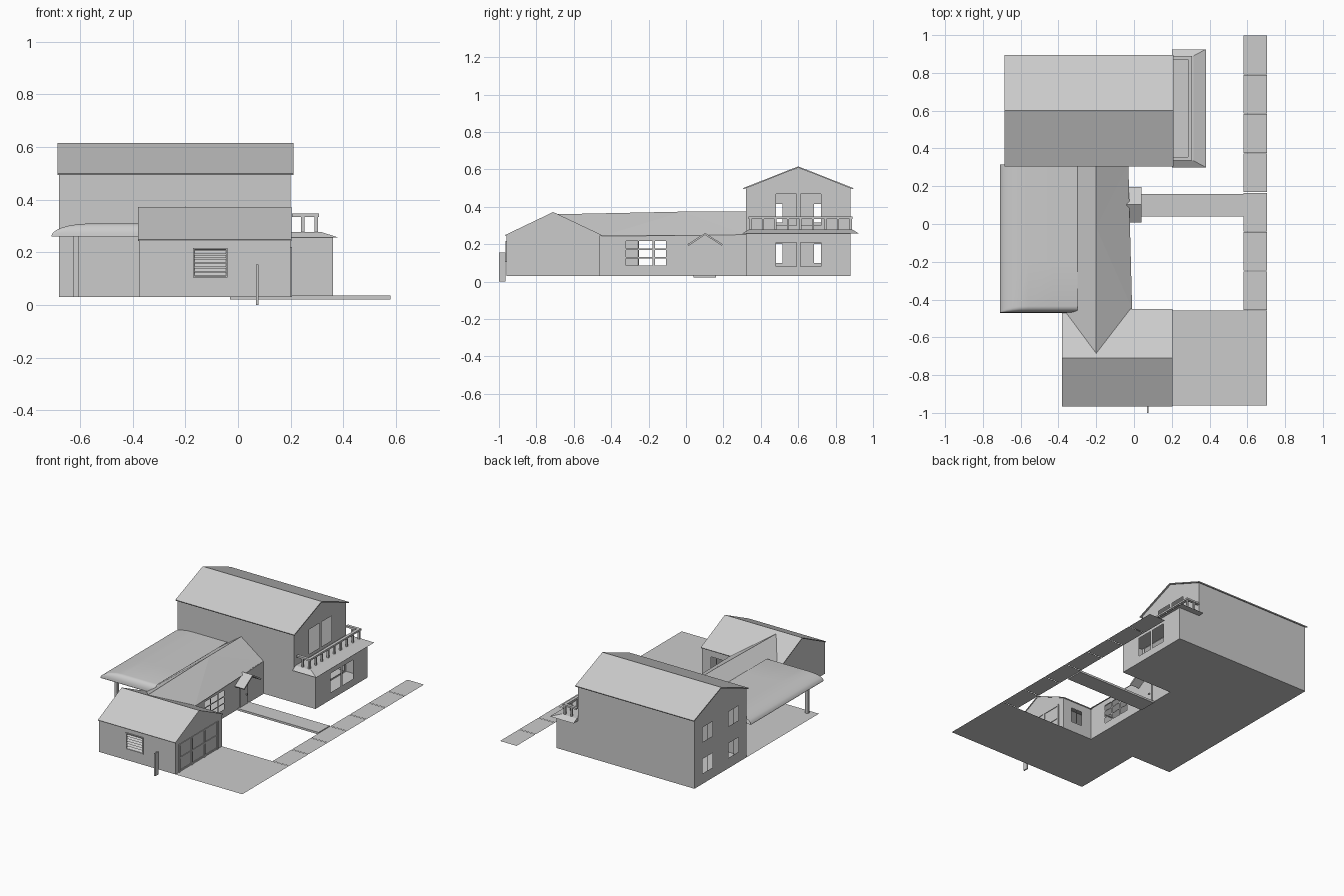
import bpy, bmesh, math
from mathutils import Vector

if "Cube" in bpy.data.objects:
    bpy.data.objects.remove(bpy.data.objects["Cube"])

grey = bpy.data.materials.new("plain grey")
grey.diffuse_color = (0.6, 0.6, 0.6, 1)
grey.use_nodes = True
grey.node_tree.nodes["Principled BSDF"].inputs["Base Color"].default_value = grey.diffuse_color
G = 0.03  # ground floor level


def mesh_object(name, verts, faces):
    me = bpy.data.meshes.new(name)
    me.from_pydata(verts, [], faces)
    me.materials.append(grey)
    ob = bpy.data.objects.new(name, me)
    bpy.context.collection.objects.link(ob)
    return ob


def box(name, x0, x1, y0, y1, z0, z1):
    v = [(x, y, z) for x in (x0, x1) for y in (y0, y1) for z in (z0, z1)]
    f = [(0, 1, 3, 2), (4, 6, 7, 5), (0, 4, 5, 1), (2, 3, 7, 6), (0, 2, 6, 4), (1, 5, 7, 3)]
    return mesh_object(name, v, f)


def plane(name, x0, x1, y0, y1, z=G):
    return mesh_object(name, [(x0, y0, z), (x1, y0, z), (x1, y1, z), (x0, y1, z)], [(0, 1, 2, 3)])


def wall(name, axis, pos, u0, u1, top, holes=(), ridge=None, out=1):
    """Flat wall with rectangular openings (u0, u1, z0, z1) and an optional gable."""
    us = sorted({u0, u1, *[h[0] for h in holes], *[h[1] for h in holes]})
    zs = sorted({G, top, *[h[2] for h in holes], *[h[3] for h in holes]})
    bm = bmesh.new()

    def face(pts):
        co = [(pos, u, z) if axis == 'x' else (u, pos, z) for u, z in pts]
        bm.faces.new([bm.verts.new(c) for c in co])

    for a, b in zip(us, us[1:]):
        for c, d in zip(zs, zs[1:]):
            u, z = (a + b) / 2, (c + d) / 2
            if not any(h[0] < u < h[1] and h[2] < z < h[3] for h in holes):
                face([(a, c), (b, c), (b, d), (a, d)])
    if ridge:
        face([(u0, top), (u1, top), ridge])
    bmesh.ops.remove_doubles(bm, verts=bm.verts, dist=1e-5)
    want = Vector((out, 0, 0)) if axis == 'x' else Vector((0, out, 0))
    bm.normal_update()
    bmesh.ops.reverse_faces(bm, faces=[f for f in bm.faces if f.normal.dot(want) < 0])
    ob = mesh_object(name, [], [])
    bm.to_mesh(ob.data)
    bm.free()
    return ob


def thicken(ob, t):
    m = ob.modifiers.new("thickness", 'SOLIDIFY')
    m.thickness = t
    m.offset = -1
    return ob


# two-storey house
plane("house_floor", -0.68, 0.36, 0.32, 0.88)
left_panes = [(y, y + 0.052, z, z + 0.1) for y in (0.405, 0.463, 0.685, 0.743) for z in (0.1, 0.315)]
wall("house_left_wall", 'x', -0.68, 0.32, 0.88, 0.503, left_panes, (0.6, 0.61), -1)
wall("house_right_wall", 'x', 0.2, 0.32, 0.88, 0.503,
     [(0.48, 0.59, 0.3, 0.468), (0.612, 0.722, 0.3, 0.468), (0.34, 0.86, 0.04, 0.25)], (0.6, 0.61))
wall("house_front_wall", 'y', 0.32, -0.68, 0.2, 0.503, out=-1)
wall("house_back_wall", 'y', 0.88, -0.68, 0.2, 0.503)
thicken(mesh_object("house_roof",
        [(x, y, z) for y, z in ((0.305, 0.5), (0.6, 0.616), (0.895, 0.5)) for x in (-0.686, 0.21)],
        [(0, 1, 3, 2), (2, 3, 5, 4)]), 0.007)

# ground-floor bay with hipped skirt roof
wall("bay_front_wall", 'y', 0.32, 0.2, 0.36, 0.26, out=-1)
wall("bay_back_wall", 'y', 0.88, 0.2, 0.36, 0.26)
wall("bay_right_wall", 'x', 0.36, 0.32, 0.88, 0.26,
     [(0.48, 0.59, 0.08, 0.21), (0.612, 0.722, 0.08, 0.21)])
bay = [(0.2, 0.30, 0.257), (0.38, 0.30, 0.257), (0.38, 0.925, 0.257), (0.2, 0.925, 0.257),
       (0.2, 0.335, 0.278), (0.315, 0.335, 0.278), (0.315, 0.89, 0.278), (0.2, 0.89, 0.278)]
mesh_object("bay_roof", bay, [(3, 2, 1, 0), (4, 5, 6, 7), (0, 1, 5, 4), (1, 2, 6, 5),
                              (2, 3, 7, 6), (3, 0, 4, 7)])

# balcony railing
for i, y in enumerate((0.335, 0.87)):
    box(f"side_rail_{i}", 0.205, 0.307, y, y + 0.02, 0.335, 0.347)
    box(f"side_baluster_{i}", 0.24, 0.252, y + 0.004, y + 0.016, 0.277, 0.336)
box("front_rail", 0.287, 0.307, 0.335, 0.89, 0.335, 0.347)
for i in range(9):
    y = 0.345 + i * 0.0669
    box(f"baluster_{i}", 0.291, 0.303, y - 0.006, y + 0.006, 0.277, 0.336)

# garage
plane("garage_floor", -0.375, 0.2, -0.96, -0.46)
wall("garage_left_wall", 'x', -0.375, -0.96, -0.46, 0.25, ridge=(-0.71, 0.366), out=-1)
wall("garage_right_wall", 'x', 0.2, -0.96, -0.46, 0.25, ridge=(-0.71, 0.366))
wall("garage_front_wall", 'y', -0.96, -0.375, 0.2, 0.25, [(-0.165, -0.045, 0.11, 0.21)], out=-1)
wall("garage_back_wall", 'y', -0.46, -0.375, 0.2, 0.25,
     [(0.05, 0.088, 0.1, 0.2), (0.094, 0.132, 0.1, 0.2)])
thicken(mesh_object("garage_roof",
        [(x, y, z) for y, z in ((-0.967, 0.249), (-0.71, 0.372), (-0.45, 0.249)) for x in (-0.38, 0.204)],
        [(0, 1, 3, 2), (2, 3, 5, 4)]), 0.006)

# louvred vent on the garage front
for i in range(6):
    z = 0.112 + i * 0.0165
    v = [(x, y, zz) for y, zz in ((-0.964, z), (-0.950, z + 0.013)) for x in (-0.165, -0.045)]
    mesh_object(f"vent_slat_{i}", v, [(0, 1, 3, 2)])
for n, a in (("left", -0.171), ("right", -0.045)):
    box(f"vent_frame_{n}", a, a + 0.006, -0.966, -0.955, 0.104, 0.217)
for n, a in (("bottom", 0.104), ("top", 0.211)):
    box(f"vent_frame_{n}", -0.165, -0.045, -0.966, -0.955, a, a + 0.006)

# garage door frame and panel ribs
for i in range(4):
    y = -0.92 + i * 0.1367
    box(f"garage_door_stile_{i}", 0.2, 0.205, y - 0.006, y + 0.006, G, 0.22)
for i, z in enumerate((0.033, 0.12, 0.21)):
    box(f"garage_door_rail_{i}", 0.2, 0.204, -0.92, -0.51, z, z + 0.01)

# middle wing
plane("wing_floor", -0.375, -0.03, -0.46, 0.32)
panes = [(y, y + w, z, z + 0.038) for y, w in ((-0.32, 0.063), (-0.25, 0.072), (-0.167, 0.06))
         for z in (0.086, 0.132, 0.178)]
wall("wing_right_wall", 'x', -0.03, -0.46, 0.32, 0.252, panes)
wall("wing_left_wall", 'x', -0.375, -0.46, 0.32, 0.25, [(-0.26, -0.05, 0.06, 0.222)], out=-1)
mesh_object("wing_roof", [(-0.2, 0.32, 0.374), (-0.2, -0.02, 0.374), (-0.2, -0.69, 0.36),
                          (-0.01, -0.45, 0.243), (-0.03, 0.32, 0.25),
                          (-0.38, -0.45, 0.245), (-0.38, 0.32, 0.245)],
            [(0, 1, 4), (1, 3, 4), (1, 2, 3), (0, 6, 1), (1, 6, 5), (1, 5, 2)])

# entrance door, knob and small gabled canopy
box("front_door", -0.03, -0.025, 0.06, 0.145, G, 0.19)
box("door_knob", -0.025, -0.017, 0.12, 0.128, 0.098, 0.106)
thicken(mesh_object("door_canopy",
        [(x, y, z) for y, z in ((0.008, 0.2), (0.102, 0.26), (0.196, 0.2)) for x in (-0.04, 0.04)],
        [(0, 1, 3, 2), (2, 3, 5, 4)]), 0.01)

# patio with rounded roof, rising in a quarter ellipse from the left and front edges
plane("patio_floor", -0.68, -0.375, -0.46, 0.32)


def rise(d, r):
    t = min(d / r, 1)
    return math.sqrt(max(0, 1 - (1 - t) ** 2))


steps = [0, 0.04, 0.12, 0.25, 0.45, 0.7, 1]
xs = [-0.71 + 0.15 * s for s in steps] + [-0.43, -0.3]
ys = [-0.47 + 0.035 * s for s in steps] + [-0.2, 0.315]
verts = [(x, y, 0.26 + 0.05 * min(rise(x + 0.71, 0.15), rise(y + 0.47, 0.035))) for y in ys for x in xs]
n = len(xs)
faces = [(j * n + i, j * n + i + 1, (j + 1) * n + i + 1, (j + 1) * n + i)
         for j in range(len(ys) - 1) for i in range(n - 1)]
roof = mesh_object("patio_roof", verts, faces)
for p in roof.data.polygons:
    p.use_smooth = True
plane("patio_ceiling", -0.71, -0.375, -0.47, 0.315, 0.258)
box("patio_post", -0.625, -0.605, -0.44, -0.42, G, 0.262)

# driveway, walkway and pavement
plane("driveway", 0.2, 0.705, -0.96, -0.458)
box("walkway", -0.03, 0.58, 0.04, 0.16, 0.022, 0.036)
for i in range(7):
    y = -0.455 + i * 0.2079
    plane(f"pavement_slab_{i}", 0.58, 0.705, y, y + 0.2045)

# thin post in front of the garage
box("kerb_post", 0.068, 0.077, -1.0, -0.965, 0, 0.155)
